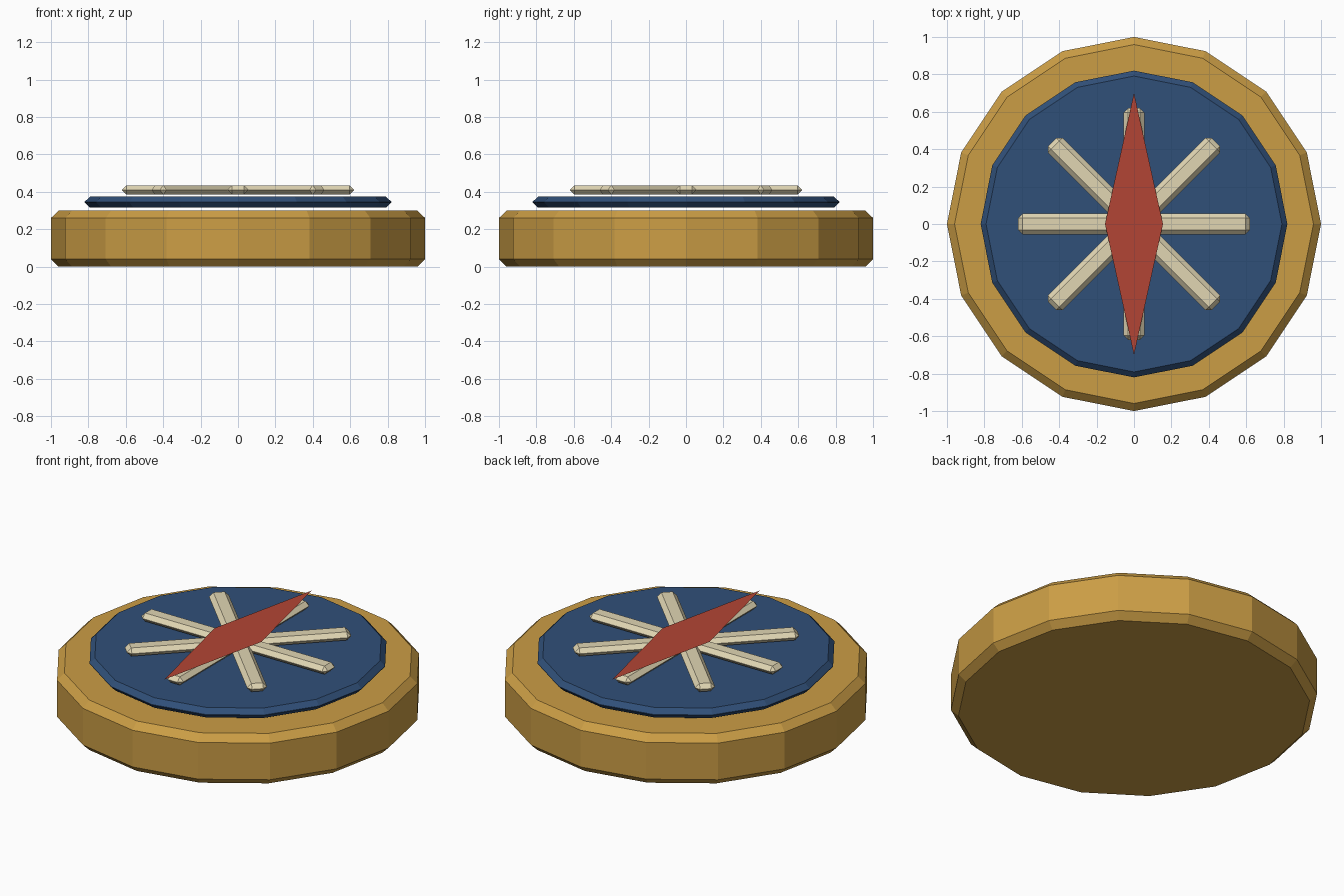
import bpy
import math

if "Cube" in bpy.data.objects:
    bpy.data.objects.remove(bpy.data.objects["Cube"])


def paint(obj, name, rgb):
    mat = bpy.data.materials.get(name) or bpy.data.materials.new(name)
    mat.diffuse_color = (*rgb, 1)
    mat.use_nodes = True
    mat.node_tree.nodes["Principled BSDF"].inputs["Base Color"].default_value = mat.diffuse_color
    obj.data.materials.append(mat)


def bevel(obj, width):
    mod = obj.modifiers.new("chamfer", 'BEVEL')
    mod.width = width
    mod.segments = 1
    mod.limit_method = 'ANGLE'
    mod.angle_limit = math.radians(40)


def disc(name, radius, z0, z1, chamfer):
    bpy.ops.mesh.primitive_cylinder_add(vertices=16, radius=radius, depth=z1 - z0,
                                        location=(0, 0, (z0 + z1) / 2))
    obj = bpy.context.object
    obj.name = name
    bevel(obj, chamfer)
    return obj


# Brass case and blue dial
paint(disc("case", 1.0, 0, 0.30, 0.04), "brass", (0.60, 0.34, 0.06))
paint(disc("dial", 0.82, 0.315, 0.375, 0.0285), "blue", (0.03, 0.08, 0.19))

# Four crossing bars of the compass rose
for i in range(4):
    bpy.ops.mesh.primitive_cube_add(size=1, location=(0, 0, 0.41))
    bar = bpy.context.object
    bar.name = f"rose_bar_{i + 1}"
    bar.scale = (1.24, 0.11, 0.05)
    bpy.ops.object.transform_apply(location=False, rotation=False, scale=True)
    bar.rotation_euler.z = i * math.pi / 4
    bevel(bar, 0.024)
    paint(bar, "ivory", (0.75, 0.67, 0.45))

# Flat diamond needle
mesh = bpy.data.meshes.new("needle")
mesh.from_pydata([(0, -0.7, 0.45), (0.155, 0, 0.45), (0, 0.7, 0.45), (-0.155, 0, 0.45)],
                 [], [(0, 1, 2, 3)])
needle = bpy.data.objects.new("needle", mesh)
bpy.context.collection.objects.link(needle)
paint(needle, "red", (0.45, 0.06, 0.035))
